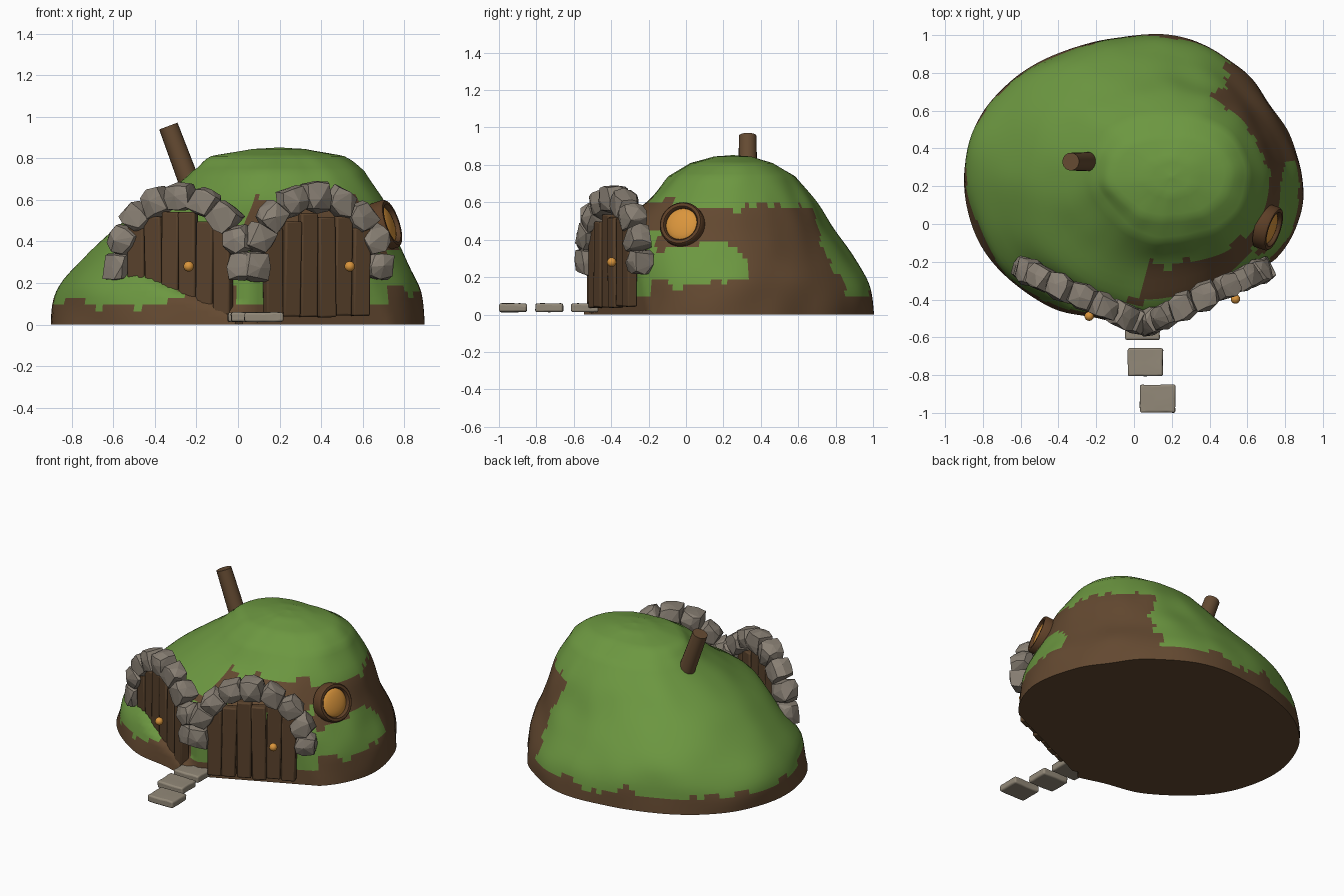
import bpy, bmesh, math, random
from mathutils import Vector, Matrix, noise

random.seed(4)
if "Cube" in bpy.data.objects:
    bpy.data.objects.remove(bpy.data.objects["Cube"], do_unlink=True)


def material(name, rgb):
    mat = bpy.data.materials.new(name)
    mat.use_nodes = True
    mat.diffuse_color = (*rgb, 1)
    mat.node_tree.nodes["Principled BSDF"].inputs["Base Color"].default_value = (*rgb, 1)
    return mat


GRASS = material("grass green", (.15, .31, .052))
EARTH = material("earth brown", (.125, .066, .03))
WOOD = material("door wood", (.1, .054, .025))
BARK = material("chimney wood", (.13, .07, .032))
ROCK = material("grey rock", (.25, .215, .175))
PATH = material("path stone", (.29, .25, .19))
AMBER = material("amber", (.7, .3, .045))
FRAME = material("frame wood", (.11, .05, .02))


def finish(name, bm, mats, smooth=None):
    bmesh.ops.recalc_face_normals(bm, faces=bm.faces)
    mesh = bpy.data.meshes.new(name)
    bm.to_mesh(mesh)
    bm.free()
    for mat in mats:
        mesh.materials.append(mat)
    obj = bpy.data.objects.new(name, mesh)
    bpy.context.collection.objects.link(obj)
    if smooth:
        bpy.ops.object.select_all(action='DESELECT')
        obj.select_set(True)
        bpy.context.view_layer.objects.active = obj
        bpy.ops.object.shade_smooth_by_angle(angle=math.radians(smooth))
    return obj


def spline(p, t):
    a, b, c, d = p
    return b + t / 2 * (c - a + t * (2 * a - 5 * b + 4 * c - d + t * (3 * (b - c) + d - a)))


def wall(x):
    """Front wall line, a shallow V seen from above."""
    return -.52 + .455 * abs(x - .05)


# Mound: radius from the summit axis, per height (columns) and direction (rows, every 30 degrees)
LEVELS = [0, .16, .3, .45, .6, .74, .81, .845, .853]
RADII = [
    [.69, .68, .61, .55, .50, .41, .31, .12, 0],
    [.65, .63, .57, .52, .47, .39, .29, .12, 0],
    [.68, .66, .59, .52, .45, .35, .24, .1, 0],
    [.75, .72, .64, .53, .45, .33, .21, .1, 0],
    [.82, .80, .74, .62, .49, .36, .24, .1, 0],
    [1, .98, .9, .76, .58, .41, .3, .12, 0],
    [1.1, 1.07, .97, .8, .6, .42, .33, .13, 0],
    [1.04, 1, .88, .76, .56, .38, .28, .12, 0],
    [.86, .83, .79, .72, .5, .36, .25, .1, 0],
    [.79, .78, .76, .68, .46, .34, .22, .1, 0],
    [.68, .67, .65, .6, .48, .35, .24, .1, 0],
    [.71, .69, .64, .57, .5, .4, .28, .12, 0],
]
CX, CY = .2, .25
SEG, STEPS = 144, 5


def radius(k, turn):
    i, t = int(turn), turn % 1
    return spline([RADII[(i + j) % 12][k] for j in (-1, 0, 1, 2)], t)


def mound_point(s, u):
    k, t = int(u), u % 1
    ids = [min(max(k + j, 0), 8) for j in (-1, 0, 1, 2)]
    ang = math.tau * s / SEG
    r = spline([radius(i, 12 * s / SEG) for i in ids], t)
    z = LEVELS[ids[1]] + t * (LEVELS[ids[2]] - LEVELS[ids[1]])
    r *= 1 + .025 * noise.noise(Vector((3 * math.cos(ang), 3 * math.sin(ang), 5 * z)))
    x, y = CX + r * math.cos(ang), CY + r * math.sin(ang)
    bank = 0
    if x < 0:       # soil heaped against the right door
        bank = .16 * min(max((.08 - .4 * x - z) / .08, 0), 1)
    return x, max(y, wall(x) + .01 - bank), z


def is_earth(p):
    ang = math.degrees(math.atan2(p.y - CY, p.x - CX))
    n = noise.noise(p * 7) + .5 * noise.noise(p * 19)
    z = p.z + .05 * n
    ang += 8 * n
    if z < .1 or (-126 < ang < -108 and z < .3):
        return True
    if -42 < ang < 62 and z < .57:
        return not (ang < 6 and .17 < z < .38)
    return -108 < ang <= -42 and .46 < z < .6


bm = bmesh.new()
rings = [[bm.verts.new(mound_point(s, i / STEPS)) for s in range(SEG)]
         for i in range(8 * STEPS)]
top = bm.verts.new((CX, CY, LEVELS[-1]))
base = bm.verts.new((CX, CY, .005))
for s in range(SEG):
    n = (s + 1) % SEG
    for lo, hi in zip(rings, rings[1:]):
        bm.faces.new((lo[s], lo[n], hi[n], hi[s]))
    bm.faces.new((rings[-1][s], rings[-1][n], top))
    bm.faces.new((rings[0][n], rings[0][s], base))
for f in bm.faces:
    f.material_index = int(is_earth(f.calc_center_median()))
finish("mound", bm, [GRASS, EARTH], 60)


def add_box(bm, size, matrix):
    bmesh.ops.create_cube(bm, size=1, matrix=matrix @ Matrix.Diagonal((*size, 1)))


def add_rock(bm, matrix, size):
    """Chiselled rock: the hull of jittered points on a rounded cube."""
    grid = (-.5, 0, .5)
    verts = []
    for p in (Vector((x, y, z)) for x in grid for y in grid for z in grid):
        if p.length > 0:
            jitter = Vector([random.uniform(-.09, .09) for _ in range(3)])
            p = p.lerp(p.normalized() * .6, .55) + jitter
            verts.append(bm.verts.new(matrix @ (p * size)))
    bmesh.ops.convex_hull(bm, input=verts)


def ball(name, loc, r, mat):
    bm = bmesh.new()
    bmesh.ops.create_uvsphere(bm, u_segments=16, v_segments=10, radius=r,
                              matrix=Matrix.Translation(loc))
    finish(name, bm, [mat], 60)


def bevel(obj, width, segments):
    mod = obj.modifiers.new("soft edges", 'BEVEL')
    mod.width, mod.segments = width, segments


# Doors with their stone arches
for side, cx, knob_x in (("left", .37, .5), ("right", -.27, -.2)):
    yaw = math.atan(.455) * (1 if cx > 0 else -1)
    out = Vector((math.sin(yaw), -math.cos(yaw), 0))
    turn = Matrix.Rotation(yaw, 4, 'Z')

    def on_wall(x, z, offset=0):
        return Vector((x, wall(x), z)) + out * offset

    bm = bmesh.new()
    for i in range(6):
        u = (i - 2.5) * .083
        high = .28 + .25 * math.sqrt(1 - (u / .32) ** 2) + random.uniform(-.015, .015)
        low = .04 + random.uniform(-.006, .006)
        lean = Matrix.Rotation(random.uniform(-.025, .025), 4, 'Y')
        pos = on_wall(cx + u, (high + low) / 2, .02 + random.uniform(-.007, .007))
        add_box(bm, (.088, .055, high - low), Matrix.Translation(pos) @ turn @ lean)
    bevel(finish(side + "_door_planks", bm, [WOOD], 30), .009, 2)

    bm = bmesh.new()
    for i in range(9):
        a = math.pi * i / 8
        pos = on_wall(cx + .3 * math.cos(a), .28 + .335 * math.sin(a), .01)
        m = Matrix.Translation(pos) @ turn @ Matrix.Rotation(-a + random.uniform(-.15, .15), 4, 'Y')
        add_rock(bm, m, random.uniform(.12, .132))
    loose = [v for v in bm.verts if not v.link_faces]
    bmesh.ops.delete(bm, geom=loose, context='VERTS')
    finish(side + "_stone_arch", bm, [ROCK])

    ball(side + "_door_knob", on_wall(knob_x, .28, .09), .025, AMBER)

# Round window on the left slope
aim = Vector((.9, -.3, .3)).to_track_quat('Z', 'Y').to_matrix().to_4x4()
place = Matrix.Translation((.715, -.02, .48)) @ aim
bm = bmesh.new()
profile = [(.088, -.04), (.088, .02), (.096, .03), (.112, .03), (.12, .02), (.12, -.04)]
loops = [[bm.verts.new(place @ Vector((r * math.cos(a), r * math.sin(a), h))) for r, h in profile]
         for a in (math.tau * i / 40 for i in range(40))]
for i, here in enumerate(loops):
    there = loops[(i + 1) % 40]
    for j in range(6):
        k = (j + 1) % 6
        bm.faces.new((here[j], there[j], there[k], here[k]))
finish("window_frame", bm, [FRAME], 40)
bm = bmesh.new()
bmesh.ops.create_uvsphere(bm, u_segments=32, v_segments=12, radius=.092,
                          matrix=place @ Matrix.Diagonal((1, 1, .3, 1)))
finish("window_pane", bm, [AMBER], 60)

# Leaning chimney
foot, tip = Vector((-.21, .33, .62)), Vector((-.335, .33, .955))
axis = tip - foot
bm = bmesh.new()
bmesh.ops.create_cone(bm, cap_ends=True, segments=20, radius1=.052, radius2=.047, depth=axis.length,
                      matrix=Matrix.Translation((foot + tip) / 2)
                      @ axis.to_track_quat('Z', 'Y').to_matrix().to_4x4())
finish("chimney", bm, [BARK], 40)

# Stepping stones
for i, (x, y) in enumerate(((.045, -.54), (.06, -.732), (.125, -.925))):
    bm = bmesh.new()
    add_box(bm, (.186, .148, .046), Matrix.Translation((x, y, .036)))
    bmesh.ops.subdivide_edges(bm, edges=bm.edges[:], cuts=3, use_grid_fill=True)
    for v in bm.verts:
        v.co += .004 * noise.noise_vector(v.co * 20)
    bevel(finish("stepping_stone_%d" % (i + 1), bm, [PATH], 40), .012, 3)
